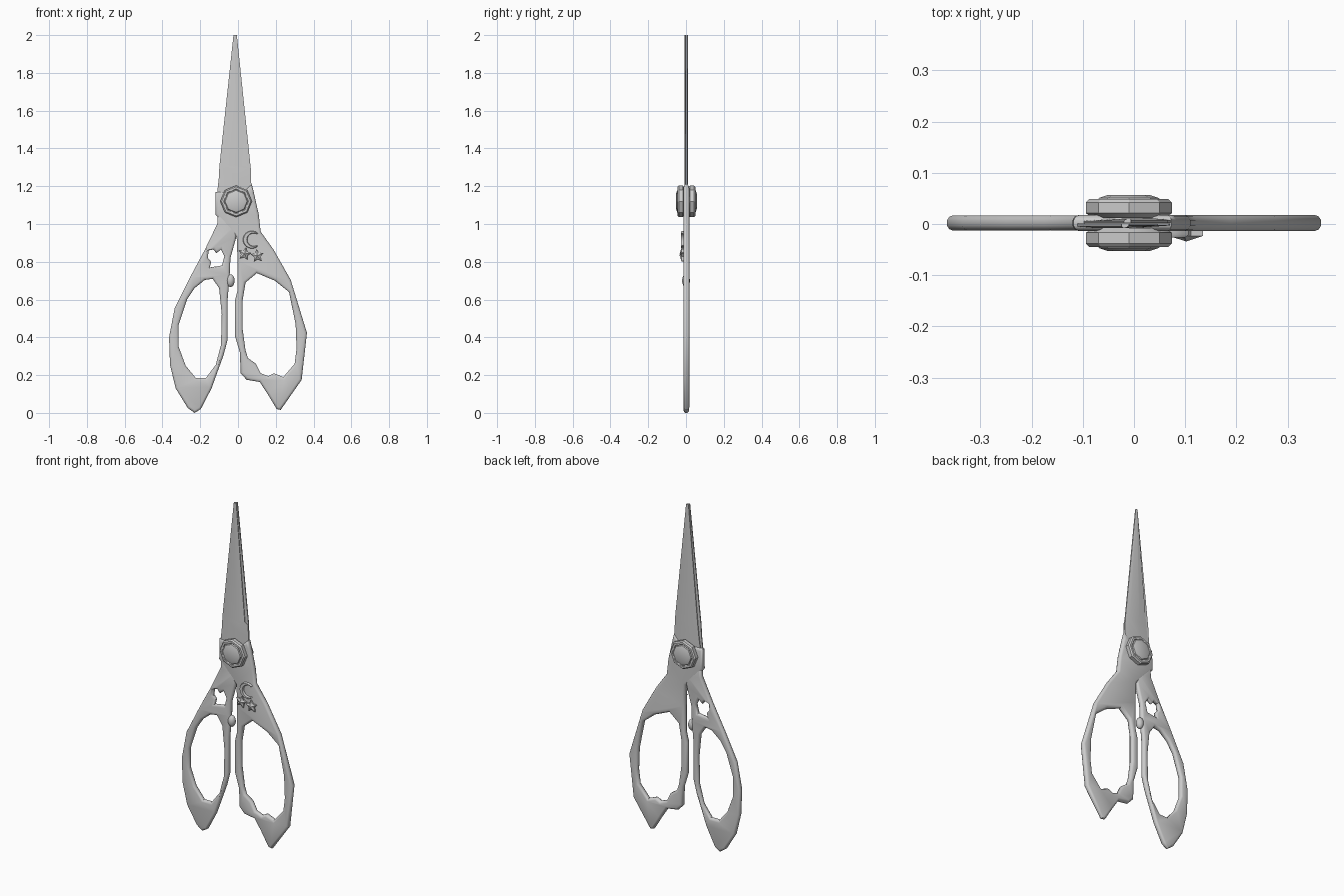
import bpy, bmesh, math
from mathutils import Vector
from mathutils.geometry import tessellate_polygon

if "Cube" in bpy.data.objects:
    bpy.data.objects.remove(bpy.data.objects["Cube"])


def finish(name, bm, angle=40):
    bmesh.ops.recalc_face_normals(bm, faces=bm.faces)
    me = bpy.data.meshes.new(name)
    bm.to_mesh(me)
    bm.free()
    ob = bpy.data.objects.new(name, me)
    bpy.context.collection.objects.link(ob)
    bpy.ops.object.select_all(action='DESELECT')
    ob.select_set(True)
    bpy.context.view_layer.objects.active = ob
    bpy.ops.object.shade_smooth_by_angle(angle=math.radians(angle))
    return ob


def oriented(loop, ccw):
    pts = [Vector(p) for p in loop]
    area = sum(a.x * b.y - b.x * a.y for a, b in zip(pts, pts[1:] + pts[:1]))
    return pts if (area > 0) == ccw else pts[::-1]


def inset(pts, d):
    out = []
    for i, p in enumerate(pts):
        e1 = (p - pts[i - 1]).normalized()
        e2 = (pts[(i + 1) % len(pts)] - p).normalized()
        n1, n2 = Vector((-e1.y, e1.x)), Vector((-e2.y, e2.x))
        out.append(p + (n1 + n2) * d / max(1 + n1.dot(n2), 0.5))
    return out


def slab(name, outline, holes, section, angle=40):
    """Flat plate in xz; section is a list of (inset, y) from front to back."""
    bm = bmesh.new()
    loops = [oriented(outline, True)] + [oriented(h, False) for h in holes]
    caps = ([], [])
    for pts in loops:
        rings = [[bm.verts.new((q.x, y, q.y)) for q in inset(pts, d)] for d, y in section]
        for a, b in zip(rings, rings[1:]):
            for i in range(len(a)):
                bm.faces.new((a[i - 1], a[i], b[i], b[i - 1]))
        caps[0].append(rings[0])
        caps[1].append(rings[-1])
    for cap in caps:
        flat = [v for ring in cap for v in ring]
        tris = tessellate_polygon([[Vector((v.co.x, v.co.z, 0)) for v in r] for r in cap])
        for t in tris:
            bm.faces.new([flat[i] for i in t])
    return finish(name, bm, angle)


def rounded(y0, y1, r):
    h = y1 - y0
    return [(r, y0), (r * .35, y0 + h * .1), (0, y0 + h * .33),
            (0, y1 - h * .33), (r * .35, y1 - h * .1), (r, y1)]


# large handle with hub plate
slab("large_handle",
     [(-.118, 1.17), (-.12, 1.05), (-.007, .93), (-.002, .80), (-.002, .65), (-.017, .59),
      (-.017, .41), (.01, .32), (.014, .21), (.046, .175), (.115, .164), (.157, .10),
      (.205, .02), (.226, .016), (.337, .175), (.365, .424), (.279, .704), (.189, .863),
      (.12, .96), (.11, 1.05), (.083, 1.17), (.073, 1.21), (.03, 1.17)],
     [[(.10, .74), (.04, .69), (.025, .60), (.025, .44), (.04, .33), (.053, .29), (.095, .26),
       (.12, .21), (.16, .195), (.19, .21), (.24, .19), (.30, .26), (.31, .34), (.305, .47),
       (.27, .64), (.195, .70)]],
     rounded(-.014, .018, .013))

# small handle with finger hole and heart cut-out
slab("small_handle",
     [(-.105, 1.08), (-.11, 1.0), (-.176, .863), (-.25, .725), (-.335, .556), (-.365, .40),
      (-.36, .254), (-.33, .13), (-.266, .026), (-.23, 0), (-.197, .02), (-.14, .13),
      (-.076, .307), (-.055, .387), (-.055, .60), (-.044, .73), (-.04, .82), (-.012, .92),
      (0, 1.0)],
     [[(-.176, .704), (-.134, .71), (-.10, .66), (-.086, .52), (-.09, .36), (-.118, .254),
       (-.17, .185), (-.224, .185), (-.277, .25), (-.314, .35), (-.314, .466), (-.27, .60),
       (-.23, .66)],
      [(-.155, .86), (-.13, .865), (-.115, .845), (-.09, .865), (-.072, .83), (-.085, .78),
       (-.15, .77), (-.142, .80), (-.16, .82)]],
     rounded(-.013, .017, .012))


# pair of ground blades, lofted from (z, spine x, edge x)
def blade(name, rows, s, mid_y):
    bm = bmesh.new()
    rings = []
    for z, xs, xe in rows:
        sec = [(xs, 0), (xs, .006), (xs + (xe - xs) * .2, .009),
               (xs + (xe - xs) * .65, .008), (xe, .004), (xe, 0)]
        rings.append([bm.verts.new((x, mid_y + s * y, z)) for x, y in sec])
    for a, b in zip(rings, rings[1:]):
        for i in range(6):
            bm.faces.new((a[i - 1], a[i], b[i], b[i - 1]))
    bm.faces.new(rings[0])
    bm.faces.new(rings[-1])
    finish(name, bm)


blade("front_blade", [(2, -.024, -.010), (1.31, -.098, .046), (1.295, -.099, .068),
                      (1.24, -.102, .07), (1.15, -.112, .07)], -1, .001)
blade("rear_blade", [(2, -.006, -.020), (1.31, .066, -.08), (1.22, .07, -.09),
                     (1.15, .075, -.1)], 1, .002)


# octagonal pivot caps, front and back
def pivot(name, s):
    bm = bmesh.new()
    prof = [(.07, .010), (.084, .019), (.084, .040), (.077, .047), (.066, .047),
            (.062, .044), (.058, .049), (.040, .055)]
    rings = [[bm.verts.new((-.01 + r * math.sin(math.tau * i / 8), .002 + s * y,
                            1.12 + r * math.cos(math.tau * i / 8))) for i in range(8)]
             for r, y in prof]
    for a, b in zip(rings, rings[1:]):
        for i in range(8):
            bm.faces.new((a[i - 1], a[i], b[i], b[i - 1]))
    bm.faces.new(rings[0])
    bm.faces.new(rings[-1])
    finish(name, bm, 30)


pivot("pivot_front", -1)
pivot("pivot_back", 1)


# raised star ornaments
def star(name, x, z, turn):
    bm = bmesh.new()
    rings = []
    for y in (-.010, -.023):
        rings.append([bm.verts.new((x + r * math.sin(a), y, z + r * math.cos(a)))
                      for i in range(10)
                      for r, a in [((.036, .019)[i % 2], turn + math.pi * i / 5)]])
    tip, root = bm.verts.new((x, -.034, z)), bm.verts.new((x, -.010, z))
    for i in range(10):
        a, b = rings
        bm.faces.new((a[i - 1], a[i], b[i], b[i - 1]))
        bm.faces.new((b[i - 1], b[i], tip))
        bm.faces.new((a[i - 1], a[i], root))
    finish(name, bm, 20)


star("star_left", .035, .842, .2)
star("star_right", .102, .832, -.1)

# crescent moon ornament
outer = [(.073 + .047 * math.cos(math.radians(a)), .917 + .047 * math.sin(math.radians(a)))
         for a in range(45, 316, 18)]
inner = [(.083 + .034 * math.cos(math.radians(a)), .917 + .034 * math.sin(math.radians(a)))
         for a in range(300, 59, -20)]
slab("crescent_moon", outer + inner, [], [(.003, -.026), (0, -.021), (0, -.008)])

# stop bumper between the handles
bm = bmesh.new()
bmesh.ops.create_uvsphere(bm, u_segments=12, v_segments=8, radius=1)
for v in bm.verts:
    v.co = (-.04 + v.co.x * .022, .0 + v.co.y * .021, .70 + v.co.z * .034)
finish("stop_bumper", bm, 60)
